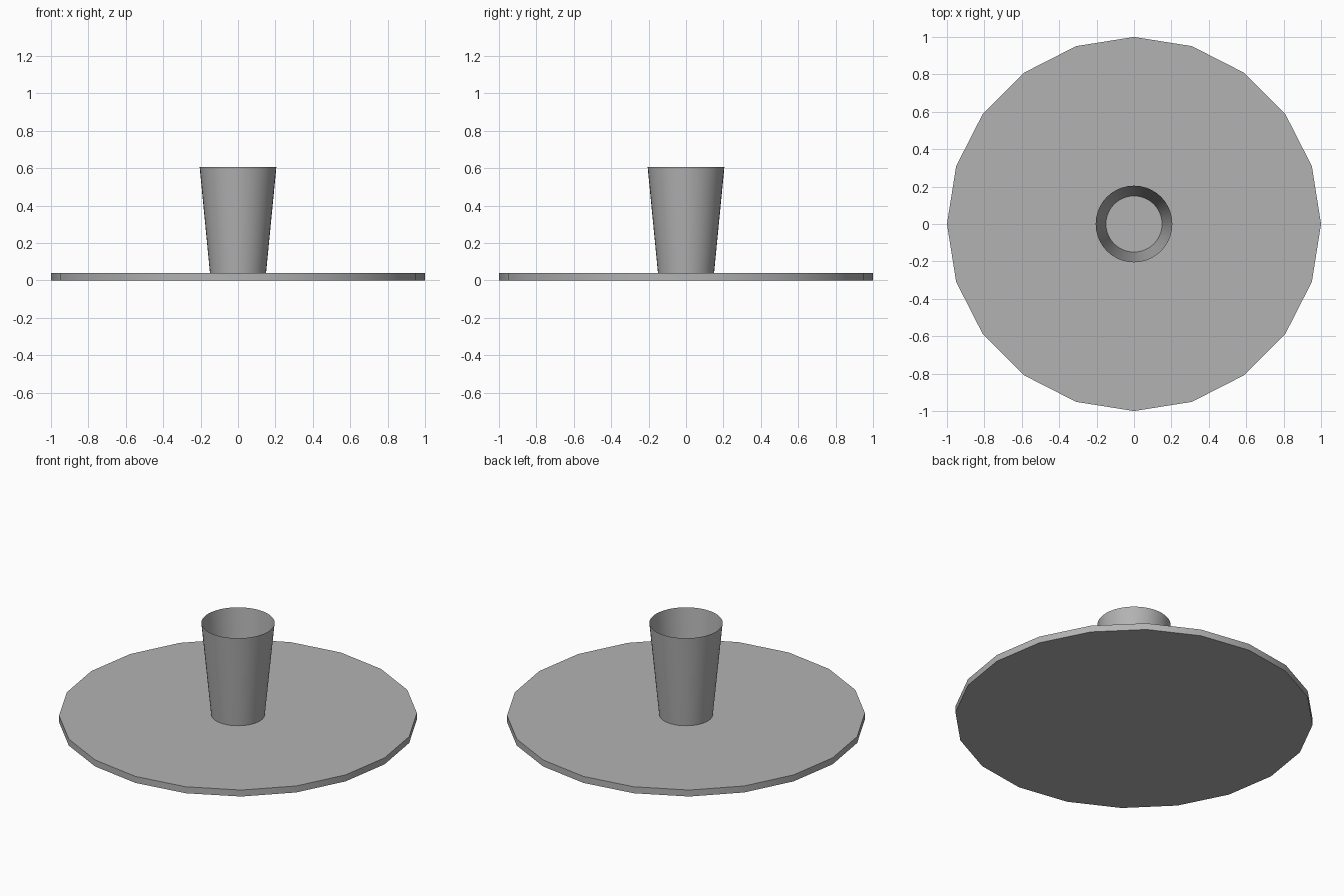
import bpy
import bmesh
from math import cos, sin, tau, radians

cube = bpy.data.objects.get("Cube")
if cube:
    bpy.data.objects.remove(cube, do_unlink=True)

grey = bpy.data.materials.new("plain grey")
grey.use_nodes = True
colour = (0.45, 0.45, 0.45, 1)
grey.diffuse_color = colour
grey.node_tree.nodes["Principled BSDF"].inputs["Base Color"].default_value = colour


def ring(bm, radius, z, sides):
    """Closed loop of edges around the z axis."""
    verts = [bm.verts.new((radius * cos(tau * i / sides), radius * sin(tau * i / sides), z))
             for i in range(sides)]
    return [bm.edges.new((verts[i - 1], verts[i])) for i in range(sides)]


def finish(bm, name):
    mesh = bpy.data.meshes.new(name)
    bm.to_mesh(mesh)
    bm.free()
    mesh.materials.append(grey)
    obj = bpy.data.objects.new(name, mesh)
    bpy.context.collection.objects.link(obj)
    bpy.ops.object.select_all(action='DESELECT')
    obj.select_set(True)
    bpy.context.view_layer.objects.active = obj
    bpy.ops.object.shade_smooth_by_angle(angle=radians(30))


# Flat base disc: coarse outer edge, round centre hole
thickness, hole_sides, disc_sides = 0.04, 40, 20
bm = bmesh.new()
outer = [ring(bm, 1.0, z, disc_sides) for z in (0, thickness)]
inner = [ring(bm, 0.075, z, hole_sides) for z in (0, thickness)]
for pair in (outer, inner, (outer[0], inner[0]), (outer[1], inner[1])):
    bmesh.ops.bridge_loops(bm, edges=pair[0] + pair[1])
bmesh.ops.recalc_face_normals(bm, faces=bm.faces)
finish(bm, "base_disc")

# Thin open flared tube standing on the disc
bm = bmesh.new()
bmesh.ops.bridge_loops(bm, edges=ring(bm, 0.15, thickness, 40) + ring(bm, 0.205, 0.605, 40))
bmesh.ops.recalc_face_normals(bm, faces=bm.faces)
finish(bm, "flared_tube")
